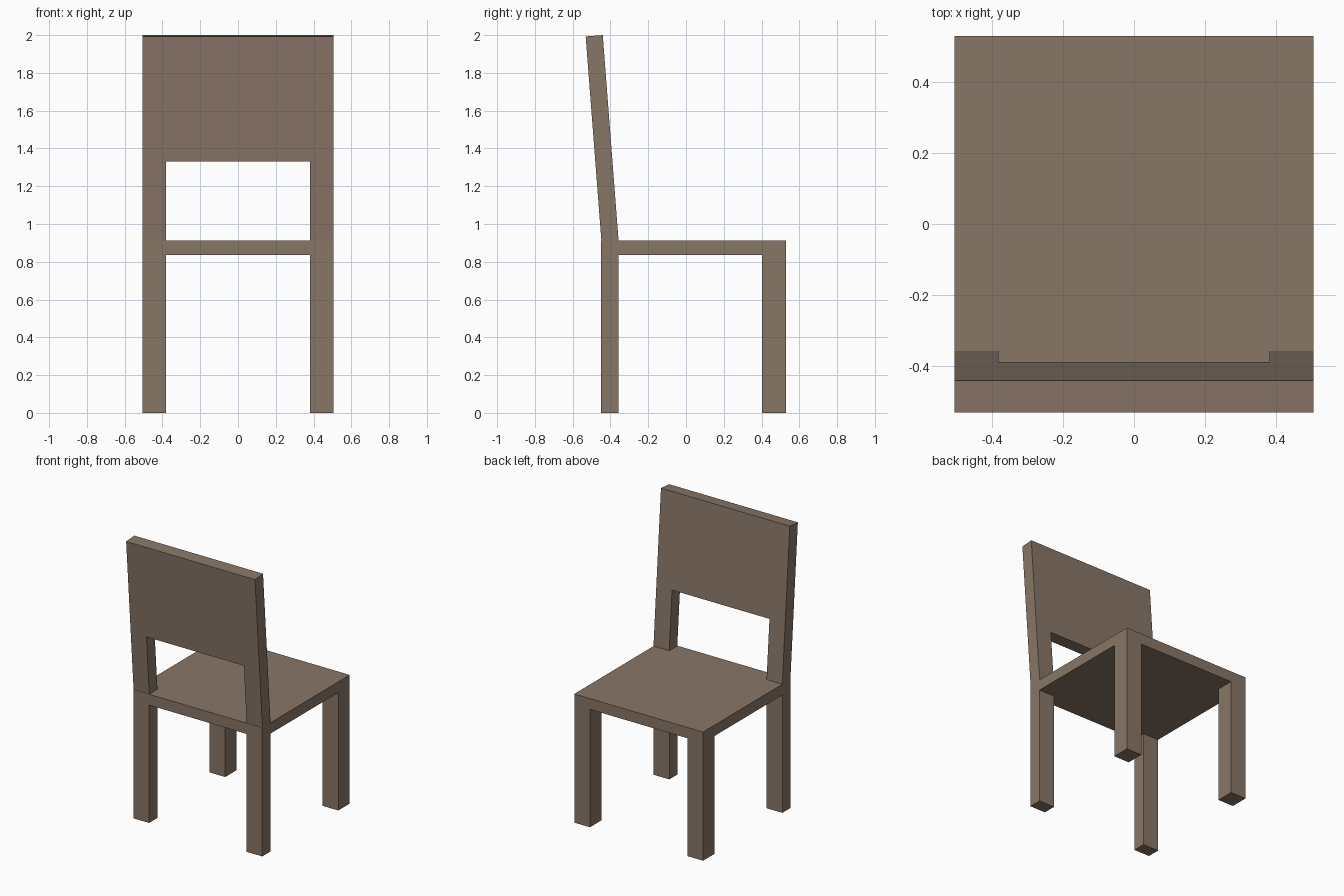
import bpy
import bmesh

if "Cube" in bpy.data.objects:
    bpy.data.objects.remove(bpy.data.objects["Cube"])

wood = bpy.data.materials.new("wood")
wood.diffuse_color = (0.25, 0.18, 0.135, 1.0)
wood.use_nodes = True
wood.node_tree.nodes["Principled BSDF"].inputs["Base Color"].default_value = wood.diffuse_color

W, INNER = 0.505, 0.382          # half width, inner edge of legs and posts
SEAT_LOW, SEAT_TOP = 0.835, 0.912


def finish(name, bm):
    bmesh.ops.recalc_face_normals(bm, faces=bm.faces)
    mesh = bpy.data.meshes.new(name)
    bm.to_mesh(mesh)
    bm.free()
    mesh.materials.append(wood)
    obj = bpy.data.objects.new(name, mesh)
    bpy.context.collection.objects.link(obj)
    return obj


def box(name, x, y, z):
    bm = bmesh.new()
    bmesh.ops.create_cube(bm, size=1)
    for v in bm.verts:
        v.co = [lim[0] if c < 0 else lim[1] for c, lim in zip(v.co, (x, y, z))]
    return finish(name, bm)


# Seat slab
box("seat", (-W, W), (-0.45, 0.53), (SEAT_LOW, SEAT_TOP))

# Legs, mirrored left to right
for name, y in (("back_leg", (-0.45, -0.358)), ("front_leg", (0.402, 0.53))):
    leg = box(name, (INNER, W), y, (0, SEAT_LOW))
    leg.modifiers.new("mirror", 'MIRROR')

# Backrest: panel on two posts, extruded then leaned backwards
half = [(INNER, 1.33), (INNER, SEAT_TOP), (W, SEAT_TOP), (W, 2.0)]
outline = half + [(-x, z) for x, z in reversed(half)]
bm = bmesh.new()
face = bm.faces.new([bm.verts.new((x, -0.357, z)) for x, z in outline])
ext = bmesh.ops.extrude_face_region(bm, geom=[face])
rear = [g for g in ext["geom"] if isinstance(g, bmesh.types.BMVert)]
bmesh.ops.translate(bm, verts=rear, vec=(0, -0.091, 0))
for v in rear:
    if v.co.z > 1.9:
        v.co.z -= 0.007          # top face is square to the lean
for v in bm.verts:
    v.co.y -= 0.077 * (v.co.z - SEAT_TOP)
finish("backrest", bm)
